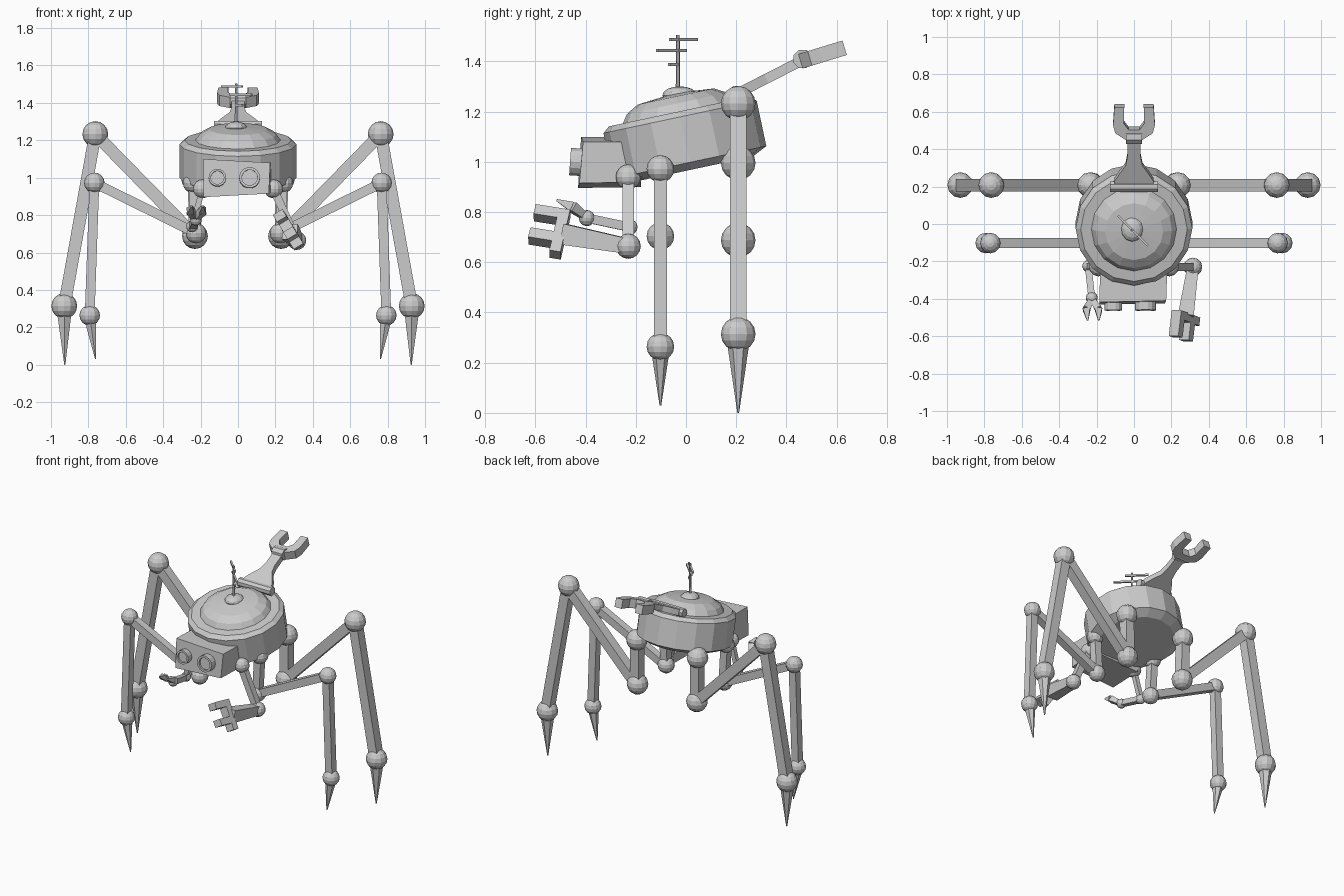
import bpy, bmesh, math
from mathutils import Vector, Matrix

if "Cube" in bpy.data.objects:
    bpy.data.objects.remove(bpy.data.objects["Cube"])

grey = bpy.data.materials.new("light grey")
grey.diffuse_color = (0.6, 0.6, 0.6, 1)
grey.use_nodes = True
grey.node_tree.nodes["Principled BSDF"].inputs["Base Color"].default_value = grey.diffuse_color


def finish(name, bm):
    bmesh.ops.recalc_face_normals(bm, faces=bm.faces)
    me = bpy.data.meshes.new(name)
    bm.to_mesh(me)
    bm.free()
    me.materials.append(grey)
    ob = bpy.data.objects.new(name, me)
    bpy.context.collection.objects.link(ob)
    return ob


def ball(name, c, r, scale=(1, 1, 1)):
    bm = bmesh.new()
    bmesh.ops.create_uvsphere(bm, u_segments=12, v_segments=8, radius=r,
                              matrix=Matrix.Translation(c) @ Matrix.Diagonal((*scale, 1)))
    return finish(name, bm)


def rod(name, a, b, r1, r2, sides=4):
    """Straight tapered prism from a to b; r is the half width for four sides."""
    a, b = Vector(a), Vector(b)
    d = (b - a).normalized()
    ref = Vector((0, 1, 0)) if abs(d.y) < 0.7 else Vector((0, 0, 1))
    u = d.cross(ref).normalized()
    v = d.cross(u)
    k = 1 / math.cos(math.pi / sides)
    bm = bmesh.new()
    rings = []
    for p, r in ((a, r1), (b, r2)):
        ring = []
        for i in range(sides):
            t = 2 * math.pi * (i + 0.5) / sides
            ring.append(bm.verts.new(p + (u * math.cos(t) + v * math.sin(t)) * r * k))
        rings.append(ring)
    for i in range(sides):
        j = (i + 1) % sides
        bm.faces.new((rings[0][i], rings[0][j], rings[1][j], rings[1][i]))
    for ring in rings:
        bm.faces.new(ring)
    return finish(name, bm)


def lathe(name, profile, sides, mat):
    """Turned solid from (radius, height) points; radius 0 gives a pole."""
    bm = bmesh.new()
    rings = []
    for r, z in profile:
        n = sides if r else 1
        rings.append([bm.verts.new(mat @ Vector((r * math.cos(2 * math.pi * i / sides),
                                                 r * math.sin(2 * math.pi * i / sides), z)))
                      for i in range(n)])
    for p, q in zip(rings, rings[1:]):
        for i in range(sides):
            j = (i + 1) % sides
            f = [p[i % len(p)], p[j % len(p)], q[j % len(q)], q[i % len(q)]]
            bm.faces.new(list(dict.fromkeys(f)))
    return finish(name, bm)


def plate(name, pts, thick, mat):
    """Outline in local xy, extruded evenly about local z = 0."""
    bm = bmesh.new()
    f = bm.faces.new([bm.verts.new((x, y, -thick / 2)) for x, y in pts])
    top = bmesh.ops.extrude_face_region(bm, geom=[f])["geom"]
    bmesh.ops.translate(bm, vec=(0, 0, thick),
                        verts=[g for g in top if isinstance(g, bmesh.types.BMVert)])
    bm.transform(mat)
    return finish(name, bm)


def mirrored(half):
    return half + [(-x, y) for x, y in reversed(half)]


# Body: tilted drum with a stepped dome
tilt = Matrix.Translation((0, -0.006, 1.096)) @ Matrix.Rotation(math.radians(12), 4, 'X')
lathe("body", [(0, -0.13), (0.25, -0.13), (0.312, -0.10), (0.312, 0.085), (0.285, 0.107),
               (0.228, 0.107), (0.205, 0.14), (0.155, 0.168), (0, 0.182)], 16, tilt)
ball("antenna_base", (-0.01, -0.025, 1.265), 0.06, (1, 1.15, 0.6))

# Antenna: mast with diagonal cross bars
rod("antenna_mast", (-0.01, -0.032, 1.27), (-0.01, -0.032, 1.505), 0.008, 0.006, 6)
for z, y0, y1 in ((1.487, -0.064, 0.044), (1.443, -0.116, 0.0), (1.388, -0.068, -0.03)):
    rod("antenna_bar", (-0.042 - y0, y0, z), (-0.042 - y1, y1, z), 0.006, 0.006)

# Head: slightly skewed box
head = bmesh.new()
corners = [(-0.185, -0.43, 0.896), (0.165, -0.425, 0.915), (0.172, -0.41, 1.08), (-0.185, -0.418, 1.10),
           (-0.18, -0.18, 0.90), (0.18, -0.18, 0.92), (0.18, -0.18, 1.08), (-0.18, -0.18, 1.095)]
hv = [head.verts.new(c) for c in corners]
for f in ((0, 1, 2, 3), (7, 6, 5, 4), (0, 4, 5, 1), (1, 5, 6, 2), (2, 6, 7, 3), (3, 7, 4, 0)):
    head.faces.new([hv[i] for i in f])
finish("head", head)

# Eyes: short tubes with a recessed lens
for x, r in ((-0.11, 0.047), (0.062, 0.056)):
    m = Matrix.Translation((x, -0.40, 0.997)) @ Matrix.Rotation(math.radians(86), 4, 'X')
    lathe("eye", [(0, 0), (r, 0), (r, 0.062), (r * 0.75, 0.062), (r * 0.75, 0.048), (0, 0.048)], 14, m)

# Legs: hip, lower joint, knee, ankle and pointed foot on both sides
legs = {
    "back": (0.208, 0.069, 0.033, [(0.235, 0.996), (0.23, 0.688), (0.763, 1.233), (0.929, 0.314)],
             (0.926, 0.0)),
    "front": (-0.102, 0.055, 0.026, [(0.24, 0.972), (0.225, 0.704), (0.768, 0.972), (0.793, 0.264)],
              (0.761, 0.03)),
}
for s in (-1, 1):
    for name, (y, r, w, joints, tip) in legs.items():
        pts = [(s * x, y, z) for x, z in joints]
        for p in pts:
            ball(name + "_leg_joint", p, r)
        for a, b in zip(pts, pts[1:]):
            rod(name + "_leg_segment", a, b, w, w)
        rod(name + "_foot", pts[-1], (s * tip[0], y, tip[1]), w * 1.3, 0.003, 6)

# Large front arm with a two-pronged gripper
shoulder, elbow, wrist = (0.19, -0.23, 0.94), (0.315, -0.23, 0.664), (0.277, -0.49, 0.712)
ball("large_arm_shoulder", shoulder, 0.05)
ball("large_arm_elbow", elbow, 0.05)
rod("large_arm_upper", shoulder, elbow, 0.022, 0.022)
rod("large_arm_fore", elbow, wrist, 0.03, 0.042)
fwd = Vector((-0.03, -0.25, 0.04)).normalized()
across = Vector((0.105, -0.045, -0.175))
across = (across - fwd * across.dot(fwd)).normalized()
side = fwd.cross(across)
grip = Matrix((across, fwd, side)).transposed().to_4x4()
grip.translation = Vector(wrist)
plate("large_gripper", [(-0.10, -0.01), (0.10, -0.01), (0.10, 0.035), (0.055, 0.035), (0.055, 0.13),
                        (0.01, 0.13), (0.01, 0.035), (-0.055, 0.035), (-0.055, 0.13), (-0.10, 0.13)],
      0.06, grip)

# Small front arm with curved pincers
shoulder, elbow, wrist = (-0.19, -0.23, 0.94), (-0.245, -0.225, 0.74), (-0.226, -0.395, 0.776)
ball("small_arm_shoulder", shoulder, 0.05)
ball("small_arm_elbow", elbow, 0.032)
ball("small_arm_wrist", wrist, 0.032)
rod("small_arm_upper", shoulder, elbow, 0.015, 0.015)
rod("small_arm_fore", elbow, wrist, 0.018, 0.018)
for s in (-1, 1):
    bend = (-0.222 + s * 0.032, -0.455, 0.822)
    rod("pincer_base", wrist, bend, 0.012, 0.02)
    rod("pincer_tip", bend, (-0.218 + s * 0.03, -0.515, 0.848), 0.02, 0.004)

# Rear arm: hinge, flared plate and forked claw
rod("rear_hinge", (-0.128, 0.2, 1.275), (0.128, 0.2, 1.275), 0.028, 0.028, 8)
arm = Matrix.Translation((0, 0.2, 1.27)) @ Matrix.Rotation(math.radians(27), 4, 'X')
plate("rear_arm", mirrored([(0.105, 0.0), (0.105, 0.04), (0.075, 0.09), (0.045, 0.135),
                            (0.035, 0.19), (0.035, 0.30)]), 0.04, arm)
rod("rear_wrist", (-0.042, 0.465, 1.41), (0.042, 0.465, 1.41), 0.036, 0.036, 8)
claw = Matrix.Translation((0, 0.46, 1.402)) @ Matrix.Rotation(math.radians(17), 4, 'X')
plate("rear_claw", mirrored([(0.04, -0.005), (0.10, 0.035), (0.112, 0.08), (0.105, 0.18),
                             (0.052, 0.18), (0.055, 0.09), (0.03, 0.055)]), 0.06, claw)
